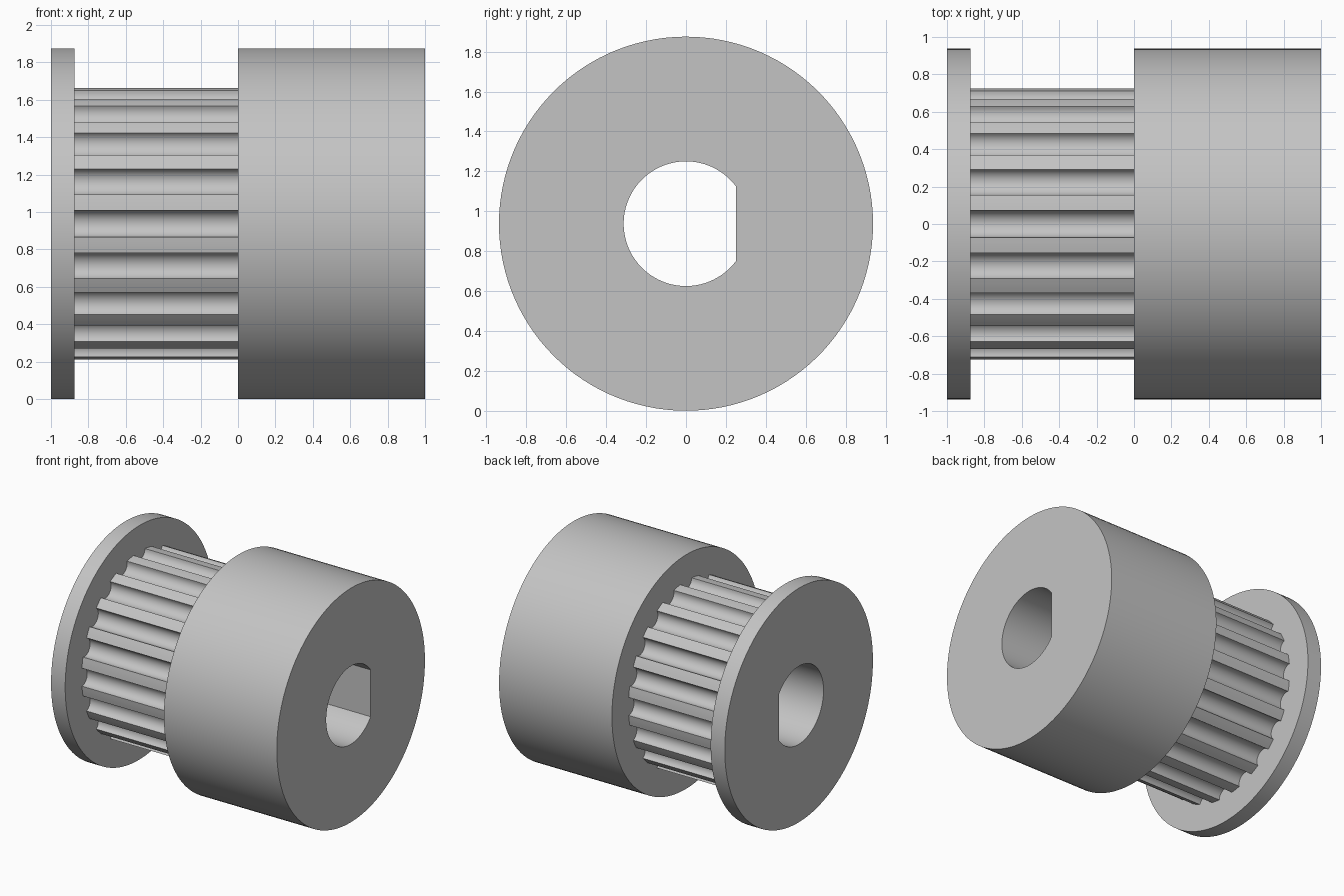
import bpy
import bmesh
import math

AXIS_Z = 0.9375          # height of the shaft axis
RIM_R = 0.9375           # hub and flange radius
BORE_R, BORE_FLAT = 0.3125, 0.25
TEETH, TIP_R = 20, 0.729
GROOVE_HALF, GROOVE_DEPTH = 0.072, 0.067

if "Cube" in bpy.data.objects:
    bpy.data.objects.remove(bpy.data.objects["Cube"], do_unlink=True)

metal = bpy.data.materials.new("grey_metal")
metal.use_nodes = True
colour = (0.55, 0.55, 0.55, 1.0)
metal.diffuse_color = colour
metal.node_tree.nodes["Principled BSDF"].inputs["Base Color"].default_value = colour


def span(a, b, n):
    return [a + (b - a) * i / n for i in range(n)]


# Shared angles, measured from +y, with vertices exactly on the bore's flat corners
corner = math.acos(BORE_FLAT / BORE_R)
angles = span(-corner, corner, 24) + span(corner, 2 * math.pi - corner, 96)


def polar(r, a):
    return (r * math.cos(a), r * math.sin(a))


def bore_profile():
    pts = []
    for a in angles:
        on_flat = a < corner
        pts.append(polar(BORE_FLAT / math.cos(a) if on_flat else BORE_R, a))
    return pts


def rim_profile():
    return [polar(RIM_R, a) for a in angles]


def toothed_profile():
    pts = []
    steps = 14
    pitch = 2 * math.pi / TEETH
    half_angle = math.asin(GROOVE_HALF / TIP_R)
    for k in range(TEETH):
        mid = k * pitch
        # rounded groove
        for i in range(steps + 1):
            t = math.pi * i / steps
            across = -GROOVE_HALF * math.cos(t)
            along = TIP_R * math.cos(half_angle) - GROOVE_DEPTH * math.sin(t)
            pts.append(polar(math.hypot(across, along), mid + math.atan2(across, along)))
        # land on top of the tooth
        for i in (1, 2):
            pts.append(polar(TIP_R, mid + half_angle + (pitch - 2 * half_angle) * i / 3))
    return pts


def sleeve(name, outer, x0, x1, caps):
    """Extrude an outer profile along x around the D-shaped bore."""
    bm = bmesh.new()

    def ring(pts, x):
        return [bm.verts.new((x, y, AXIS_Z + z)) for y, z in pts]

    def bridge(a, b):
        n = len(a)
        for i in range(n):
            j = (i + 1) % n
            bm.faces.new((a[i], a[j], b[j], b[i]))

    bore = bore_profile()
    out0, out1 = ring(outer, x0), ring(outer, x1)
    in0, in1 = ring(bore, x0), ring(bore, x1)
    bridge(out0, out1)
    bridge(in1, in0)
    if caps:
        bridge(in0, out0)
        bridge(out1, in1)
    bm.normal_update()
    # make the outer wall face away from the axis
    wall = bm.faces[:][0]
    c = wall.calc_center_median()
    if wall.normal.y * c.y + wall.normal.z * (c.z - AXIS_Z) < 0:
        bmesh.ops.reverse_faces(bm, faces=bm.faces[:])
    mesh = bpy.data.meshes.new(name)
    bm.to_mesh(mesh)
    bm.free()
    mesh.materials.append(metal)
    obj = bpy.data.objects.new(name, mesh)
    bpy.context.collection.objects.link(obj)
    bpy.ops.object.select_all(action='DESELECT')
    obj.select_set(True)
    bpy.context.view_layer.objects.active = obj
    bpy.ops.object.shade_smooth_by_angle(angle=math.radians(30))
    return obj


# End flange, toothed belt section and hub; the belt section is closed by its neighbours
sleeve("end_flange", rim_profile(), -1.0, -0.875, True)
sleeve("toothed_section", toothed_profile(), -0.875, 0.0, False)
sleeve("hub", rim_profile(), 0.0, 1.0, True)
